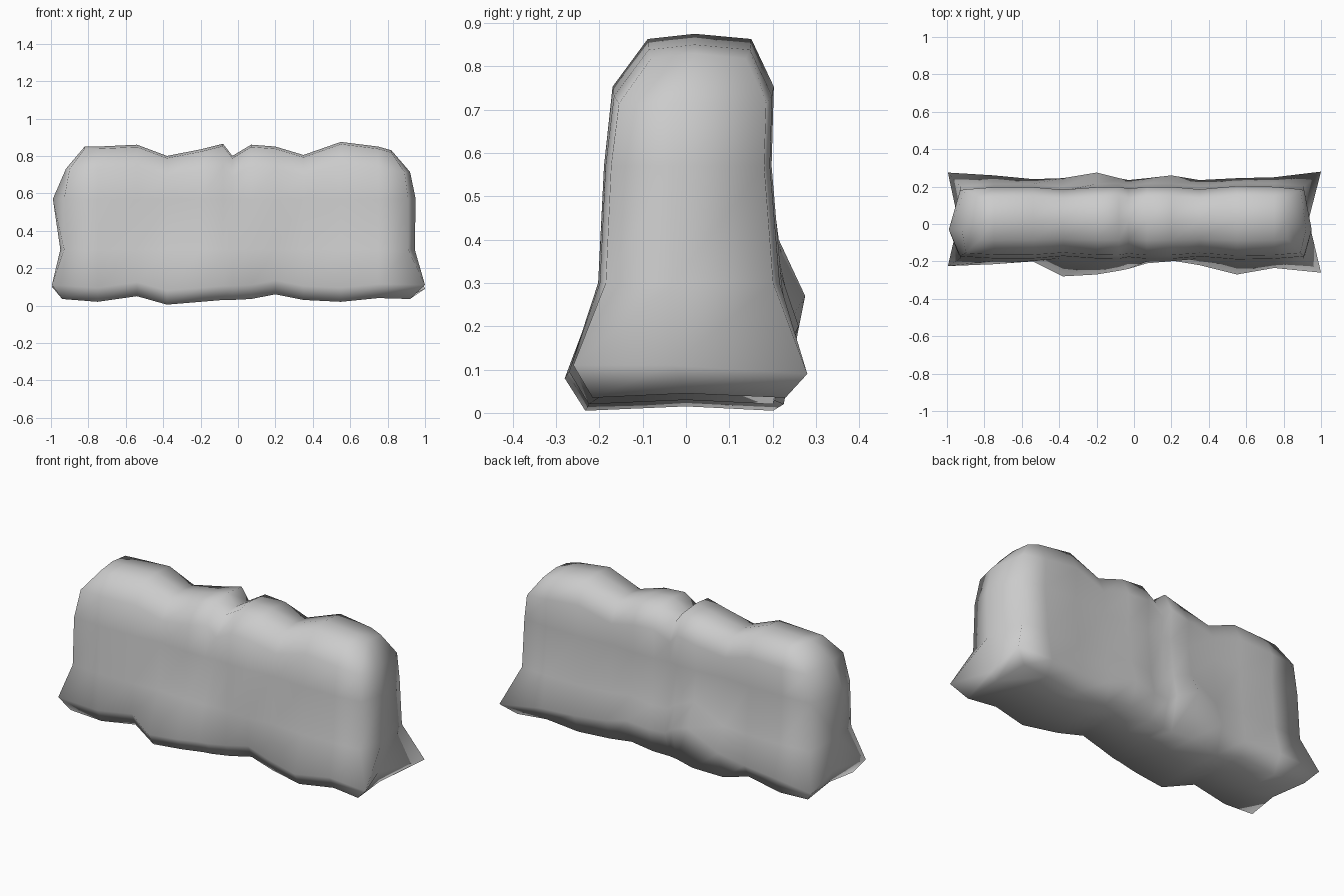
import bpy, bmesh

if "Cube" in bpy.data.objects:
    bpy.data.objects.remove(bpy.data.objects["Cube"])

# Stations along the hedge: x, top, base, front flare, back flare, height of back flare, body swell
STATIONS = [
    (-0.95, 0.85, 0.035, -0.225, 0.275, 0.10, 0.95),
    (-0.75, 0.85, 0.02, -0.215, 0.26, 0.12, 1.01),
    (-0.54, 0.86, 0.05, -0.20, 0.24, 0.13, 1.01),
    (-0.38, 0.80, 0.005, -0.28, 0.245, 0.16, 0.94),
    (-0.20, 0.835, 0.02, -0.27, 0.275, 0.27, 1.01),
    (-0.08, 0.865, 0.03, -0.25, 0.245, 0.22, 1.02),
    (-0.03, 0.80, 0.03, -0.24, 0.235, 0.18, 0.97),
    (0.07, 0.86, 0.035, -0.21, 0.245, 0.18, 1.02),
    (0.20, 0.85, 0.06, -0.195, 0.26, 0.20, 1.02),
    (0.35, 0.805, 0.03, -0.22, 0.235, 0.15, 0.95),
    (0.55, 0.875, 0.02, -0.27, 0.245, 0.13, 1.04),
    (0.75, 0.85, 0.04, -0.235, 0.25, 0.12, 1.02),
    (0.95, 0.83, 0.035, -0.26, 0.28, 0.09, 0.95),
]
# End outlines, base to top: corner x and middle x
LEFT = ([-0.94, -0.995, -0.93, -0.93, -0.90, -0.82],
        [-0.92, -0.93, -0.95, -0.99, -0.92, -0.82])
RIGHT = ([0.92, 1.0, 0.91, 0.91, 0.89, 0.82],
         [0.91, 0.92, 0.945, 0.95, 0.92, 0.82])


def rows(top, base, front, back, lift, swell):
    """Front (y, z) and back (y, z) of each level of a cross-section."""
    k = top / 0.86
    return [((front * 0.83, base), (back * 0.82, base)),
            ((front, base + 0.075), (back, lift)),
            ((-0.195 * swell, 0.3), (0.212 * swell, max(0.3, lift + 0.13))),
            ((-0.182 * swell, 0.57), (0.19 * swell, 0.57)),
            ((-0.163 * swell, 0.74 * k), (0.195 * swell, 0.74 * k)),
            ((-0.085 * swell, top - 0.012), (0.145 * swell, top - 0.012))]


bm = bmesh.new()
rings, caps = [], []
for i, (x, top, base, front, back, lift, swell) in enumerate(STATIONS):
    end = LEFT if i == 0 else RIGHT if i == len(STATIONS) - 1 else None
    levels = rows(top, base, front, back, lift, swell)
    corner, middle = end if end else ([x] * 6, [x] * 6)
    f = [bm.verts.new((corner[j], *r[0])) for j, r in enumerate(levels)]
    b = [bm.verts.new((corner[j], *r[1])) for j, r in enumerate(levels)]
    low = bm.verts.new((middle[0], 0, base + 0.01))
    high = bm.verts.new((middle[5], 0.02, top))
    rings.append(f + [high] + b[::-1] + [low])
    if end:
        mids = [low] + [bm.verts.new((middle[j], -0.03, levels[j][0][1])) for j in range(1, 5)] + [high]
        caps.append((f, mids, b))

# Long sides, top and underside
for a, b in zip(rings, rings[1:]):
    n = len(a)
    for j in range(n):
        bm.faces.new((a[j], a[(j + 1) % n], b[(j + 1) % n], b[j]))
# Rounded ends
for f, m, b in caps:
    for j in range(5):
        bm.faces.new((f[j], f[j + 1], m[j + 1], m[j]))
        bm.faces.new((m[j], m[j + 1], b[j + 1], b[j]))
bmesh.ops.recalc_face_normals(bm, faces=bm.faces)
for face in bm.faces:
    face.smooth = True

mesh = bpy.data.meshes.new("hedge")
bm.to_mesh(mesh)
bm.free()
hedge = bpy.data.objects.new("hedge", mesh)
bpy.context.collection.objects.link(hedge)
